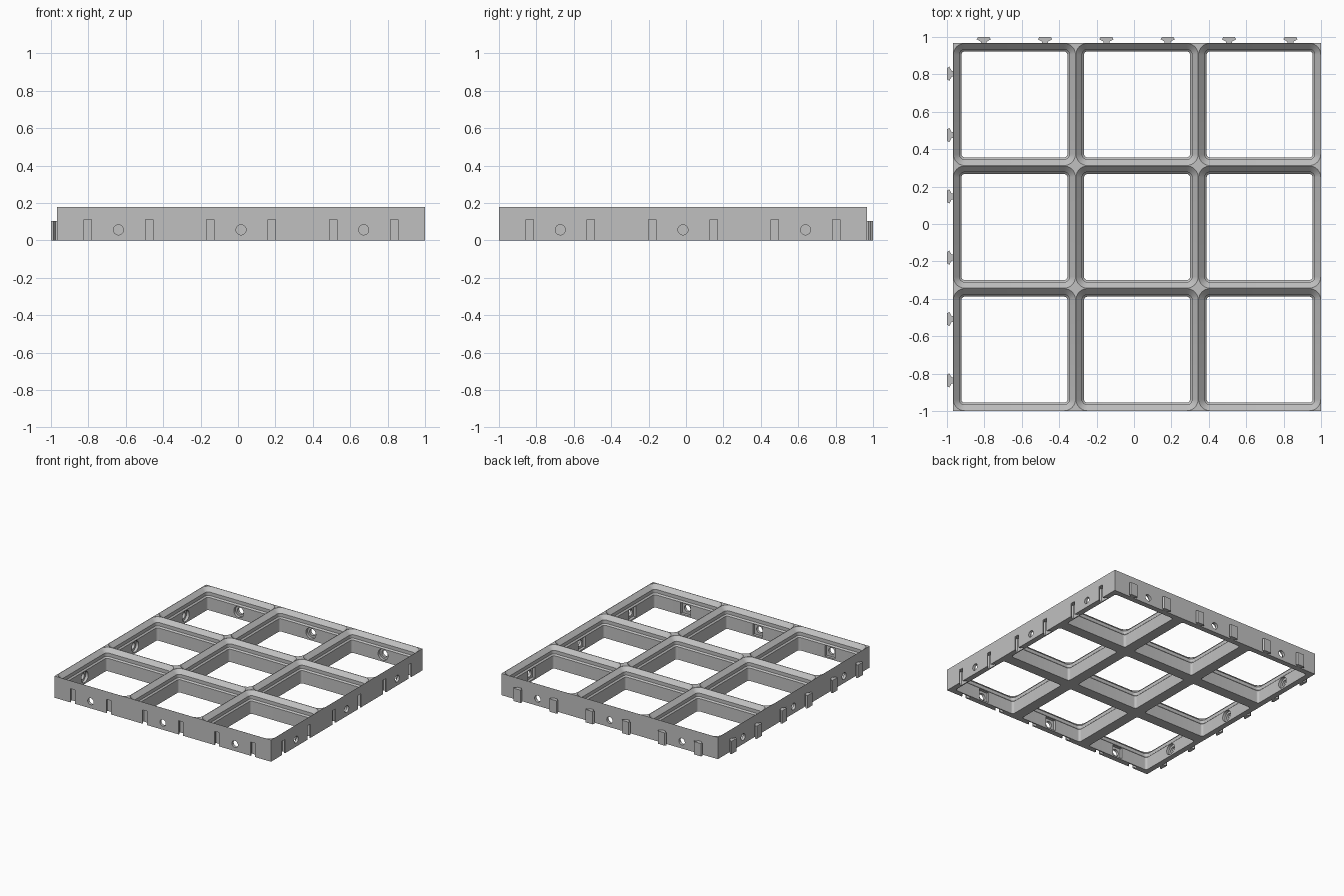
import bpy, bmesh, math
from mathutils import Matrix, Vector

if "Cube" in bpy.data.objects:
    bpy.data.objects.remove(bpy.data.objects["Cube"])

PITCH, HEIGHT = 0.6557, 0.178
HALF = PITCH * 1.5
SHIFT = Matrix.Translation((0.0163, -0.0163, 0))
CELLS = [-PITCH, 0, PITCH]
CLIPS = [c + s * PITCH / 4 for c in CELLS for s in (-1, 1)]
WALL = 0.0445          # rim thickness below the stepped seat
HOLE_Z = 0.057

grey = bpy.data.materials.new("light grey")
grey.diffuse_color = (0.53, 0.53, 0.53, 1)
grey.use_nodes = True
grey.node_tree.nodes["Principled BSDF"].inputs["Base Color"].default_value = grey.diffuse_color


def make(name, bm):
    bmesh.ops.recalc_face_normals(bm, faces=bm.faces[:])
    me = bpy.data.meshes.new(name)
    bm.to_mesh(me)
    bm.free()
    me.materials.append(grey)
    ob = bpy.data.objects.new(name, me)
    bpy.context.collection.objects.link(ob)
    return ob


def loft(bm, rings, mat):
    """Closed solid through matching rings of points."""
    vs = [[bm.verts.new(mat @ Vector(p)) for p in r] for r in rings]
    n = len(vs[0])
    for a, b in zip(vs, vs[1:]):
        for i in range(n):
            bm.faces.new((a[i], a[(i + 1) % n], b[(i + 1) % n], b[i]))
    bm.faces.new(vs[0][::-1])
    bm.faces.new(vs[-1])


def box(bm, lo, hi, mat):
    ring = lambda z: [(lo[0], lo[1], z), (hi[0], lo[1], z), (hi[0], hi[1], z), (lo[0], hi[1], z)]
    loft(bm, [ring(lo[2]), ring(hi[2])], mat)


def rod(bm, x, y0, y1, r, mat, n=32):
    """Cylinder along y at screw-hole height."""
    ring = lambda y: [(x + r * math.cos(2 * math.pi * i / n), y,
                       HOLE_Z + r * math.sin(2 * math.pi * i / n)) for i in range(n)]
    loft(bm, [ring(y0), ring(y1)], mat)


def rounded(inset, z, seg=8):
    """Rounded-square ring for one cell opening."""
    r = 0.0625 - inset
    c = PITCH / 2 - inset - r
    pts = []
    for k, (sx, sy) in enumerate([(1, 1), (-1, 1), (-1, -1), (1, -1)]):
        for i in range(seg + 1):
            a = math.pi / 2 * (k + i / seg)
            pts.append((sx * c + r * math.cos(a), sy * c + r * math.sin(a), z))
    return pts


def side(k):
    """Side frames: 0 front, 1 right, 2 back, 3 left; outward is local -y."""
    return SHIFT @ Matrix.Rotation(k * math.pi / 2, 4, 'Z')


def dovetail(bm, x, y, sign, profile, z0, z1, mat):
    """Dovetail prism; profile lists (depth, half width)."""
    pts = [(x + w, y + sign * d) for d, w in profile]
    pts += [(x - w, y + sign * d) for d, w in reversed(profile)]
    loft(bm, [[(px, py, z) for px, py in pts] for z in (z0, z1)], mat)


# Solid plate
bm = bmesh.new()
box(bm, (-HALF, -HALF, 0), (HALF, HALF, HEIGHT), SHIFT)
plate = make("grid_frame", bm)

# Stepped openings for the nine cells
openings = bmesh.new()
steps = [(WALL, -0.05), (WALL, HEIGHT - 0.0726), (0.0336, HEIGHT - 0.0617),
         (0.0336, HEIGHT - 0.0336), (0.0012, HEIGHT - 0.0012), (0.0012, HEIGHT + 0.05)]
for cx in CELLS:
    for cy in CELLS:
        loft(openings, [rounded(i, z) for i, z in steps],
             SHIFT @ Matrix.Translation((cx, cy, 0)))

# Screw head and nut recesses on the inside of the rim
pockets = bmesh.new()
# Through holes and dovetail slots in the rim
holes = bmesh.new()
slot = [(-0.02, 0.02), (0.009, 0.02), (0.022, 0.041), (0.036, 0.034)]
for k in range(4):
    m = side(k)
    y0 = -HALF
    for c in CELLS:
        rod(holes, c, y0 - 0.03, y0 + 0.1, 0.027, m)
        if k < 2:
            box(pockets, (c - 0.045, y0 + 0.022, 0.012), (c + 0.045, y0 + 0.08, 0.102), m)
        else:
            rod(pockets, c, y0 + 0.022, y0 + 0.08, 0.045, m)
    if k < 2:
        for c in CLIPS:
            dovetail(holes, c, y0, 1, slot, -0.03, 0.113, m)

bpy.context.view_layer.objects.active = plate
for name, cutter_bm in (("cell_cutter", openings), ("pocket_cutter", pockets), ("hole_cutter", holes)):
    cutter = make(name, cutter_bm)
    cutter.hide_render = True
    mod = plate.modifiers.new(name, 'BOOLEAN')
    mod.operation, mod.solver, mod.object = 'DIFFERENCE', 'EXACT', cutter
    bpy.ops.object.modifier_apply(modifier=name)
    bpy.data.objects.remove(cutter)

# Dovetail clips on the back and left
clips = bmesh.new()
clip = [(-0.005, 0.016), (0.008, 0.016), (0.02, 0.038), (0.0326, 0.031)]
for k in (2, 3):
    for c in CLIPS:
        dovetail(clips, c, -HALF, -1, clip, 0, 0.105, side(k))
make("dovetail_clips", clips)

# Smooth only the rounded corners and holes
plate.select_set(True)
bpy.ops.object.shade_smooth_by_angle(angle=math.radians(30))
